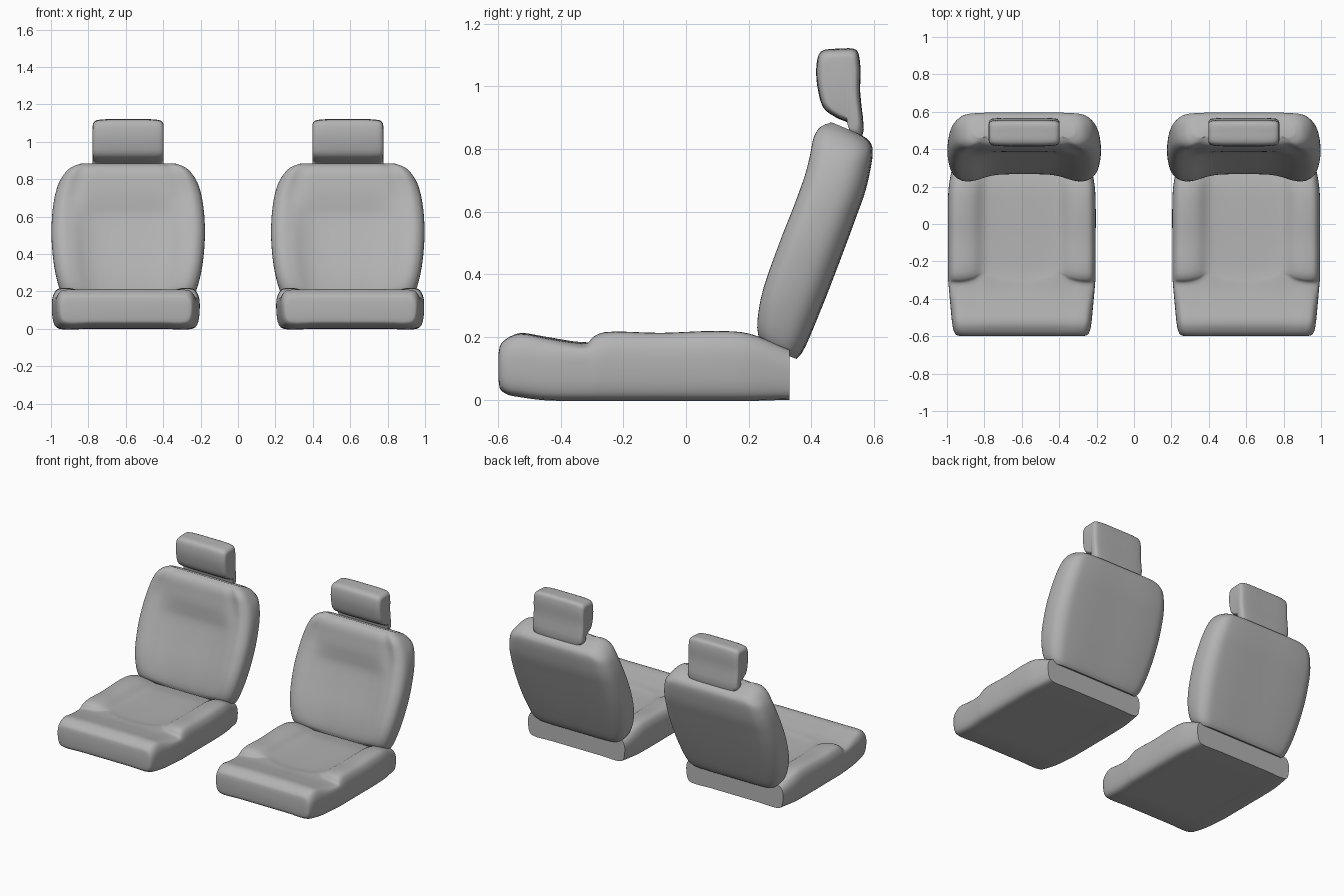
import bpy, bmesh
from mathutils import Vector

if "Cube" in bpy.data.objects:
    bpy.data.objects.remove(bpy.data.objects["Cube"])

# Dark grey upholstery
grey = bpy.data.materials.new("grey_upholstery")
grey.diffuse_color = (.45, .45, .45, 1)
grey.use_nodes = True
grey.node_tree.nodes["Principled BSDF"].inputs["Base Color"].default_value = grey.diffuse_color


def spline(pts, closed, steps=4):
    """Centripetal Catmull-Rom curve through every point."""
    n = len(pts)
    if closed:
        get = lambda i: pts[i % n]
    else:
        ext = [2 * pts[0] - pts[1]] + pts + [2 * pts[-1] - pts[-2]]
        get = lambda i: ext[i + 1]
    out = []
    for i in range(n if closed else n - 1):
        p = [get(i + k) for k in (-1, 0, 1, 2)]
        t = [0.0]
        for k in range(3):
            t.append(t[-1] + max((p[k + 1] - p[k]).length, 1e-6) ** 0.5)
        mix = lambda a, b, ta, tb, x: a * ((tb - x) / (tb - ta)) + b * ((x - ta) / (tb - ta))
        for s in range(steps):
            x = t[1] + (t[2] - t[1]) * s / steps
            a = [mix(p[k], p[k + 1], t[k], t[k + 1], x) for k in range(3)]
            b = [mix(a[k], a[k + 1], t[k], t[k + 2], x) for k in range(2)]
            out.append(mix(b[0], b[1], t[1], t[2], x))
    return out if closed else out + [pts[-1].copy()]


def loft(name, rings):
    """Smooth capped skin through closed rings, mirrored to the other seat."""
    rings = [spline(r, True) for r in rings]
    cols = [spline(list(c), False) for c in zip(*rings)]
    bm = bmesh.new()
    grid = [[bm.verts.new(p) for p in c] for c in cols]
    n, m = len(grid), len(grid[0])
    for i in range(n):
        for j in range(m - 1):
            k = (i + 1) % n
            bm.faces.new((grid[i][j], grid[k][j], grid[k][j + 1], grid[i][j + 1]))
    bm.faces.new([c[0] for c in grid])
    bm.faces.new([c[-1] for c in grid])
    bmesh.ops.recalc_face_normals(bm, faces=bm.faces)
    me = bpy.data.meshes.new(name)
    bm.to_mesh(me)
    bm.free()
    me.materials.append(grey)
    ob = bpy.data.objects.new(name, me)
    bpy.context.collection.objects.link(ob)
    bpy.ops.object.select_all(action='DESELECT')
    ob.select_set(True)
    bpy.context.view_layer.objects.active = ob
    bpy.ops.object.shade_smooth_by_angle(angle=0.8)
    ob.modifiers.new("other_seat", 'MIRROR').use_mirror_merge = False
    return ob


def both_sides(half):
    """Full ring from a half list whose first and last points lie on the centre."""
    return half + [(-u, *r) for u, *r in half[-2:0:-1]]


# Cushion: y, half width, bottom, bolster top, centre top
rings = []
for y, w, b, s, t in [
        (-0.598, .335, .060, .150, .150), (-0.592, .352, .035, .175, .175),
        (-0.57, .364, .020, .196, .196), (-0.53, .372, .012, .210, .212),
        (-0.45, .380, .002, .197, .201), (-0.36, .388, .0, .182, .186),
        (-0.315, .392, .0, .181, .181), (-0.295, .394, .0, .201, .178),
        (-0.26, .395, .0, .215, .174), (-0.08, .395, .0, .213, .168),
        (0.10, .395, .0, .219, .166), (0.20, .390, .0, .211, .162),
        (0.33, .367, .003, .160, .140)]:
    h = s - b
    side = max(h, .2) if -.5 < y < .15 else h      # outer wall stays even
    bend = .045 if -.33 < y < -.25 else 0          # rounded bolster ends
    half = [(0, b, 0), (.5, b, 0), (.9, b, 0), (.965, b + .1 * side, 0),
            (1, b + .5 * side, 0), (.985, b + .8 * side, 0), (.93, b + .96 * h, 0),
            (.82, s, 0), (.66, s - (s - t) * .2, bend * .3),
            (.5, t + (s - t) * .12, bend), (.35, t, bend * .5), (0, t, 0)]
    rings.append([Vector((.6 + u * w, y + d, z)) for u, z, d in both_sides(half)])
loft("seat_cushion", rings)

# Backrest: front y, z, back y, z, half width, centre recess
rings = []
for fy, fz, by, bz, w, r in [
        (.262, .165, .352, .130, .325, .10), (.232, .205, .370, .150, .352, .25),
        (.240, .32, .425, .275, .390, .26), (.300, .50, .497, .46, .410, .24),
        (.343, .61, .545, .59, .407, .19), (.365, .67, .570, .66, .400, .10),
        (.382, .72, .585, .72, .390, .03), (.397, .78, .595, .785, .370, .0),
        (.410, .84, .592, .812, .340, .0), (.430, .870, .578, .832, .310, .0),
        (.465, .885, .548, .850, .270, .0)]:
    half = [(0, r), (.4, r * .9), (.56, r * .6), (.72, .03), (.88, .0), (.975, .14),
            (1, .42), (.97, .74), (.87, .93), (.68, .99), (0, 1)]
    f, k = Vector((0, fy, fz)), Vector((0, by, bz))
    rings.append([f.lerp(k, v) + Vector((.587 + u * w, 0, 0)) for u, v in both_sides(half)])
loft("backrest", rings)

# Headrest: side profile swept across the width with rounded ends
profile = [(.43, 1.11), (.49, 1.12), (.543, 1.116), (.555, 1.08), (.556, .98), (.562, .84),
           (.53, .84), (.52, .88), (.48, .90), (.44, .93), (.422, .985), (.416, 1.06)]
rings = []
for x, s in [(-.19, .62), (-.187, .78), (-.175, .91), (-.14, .98), (0, 1),
             (.14, .98), (.175, .91), (.187, .78), (.19, .62)]:
    rings.append([Vector((.587 + x, .495 + (y - .495) * s, .98 + (z - .98) * (s * .7 + .3)))
                  for y, z in profile])
loft("headrest", rings)
